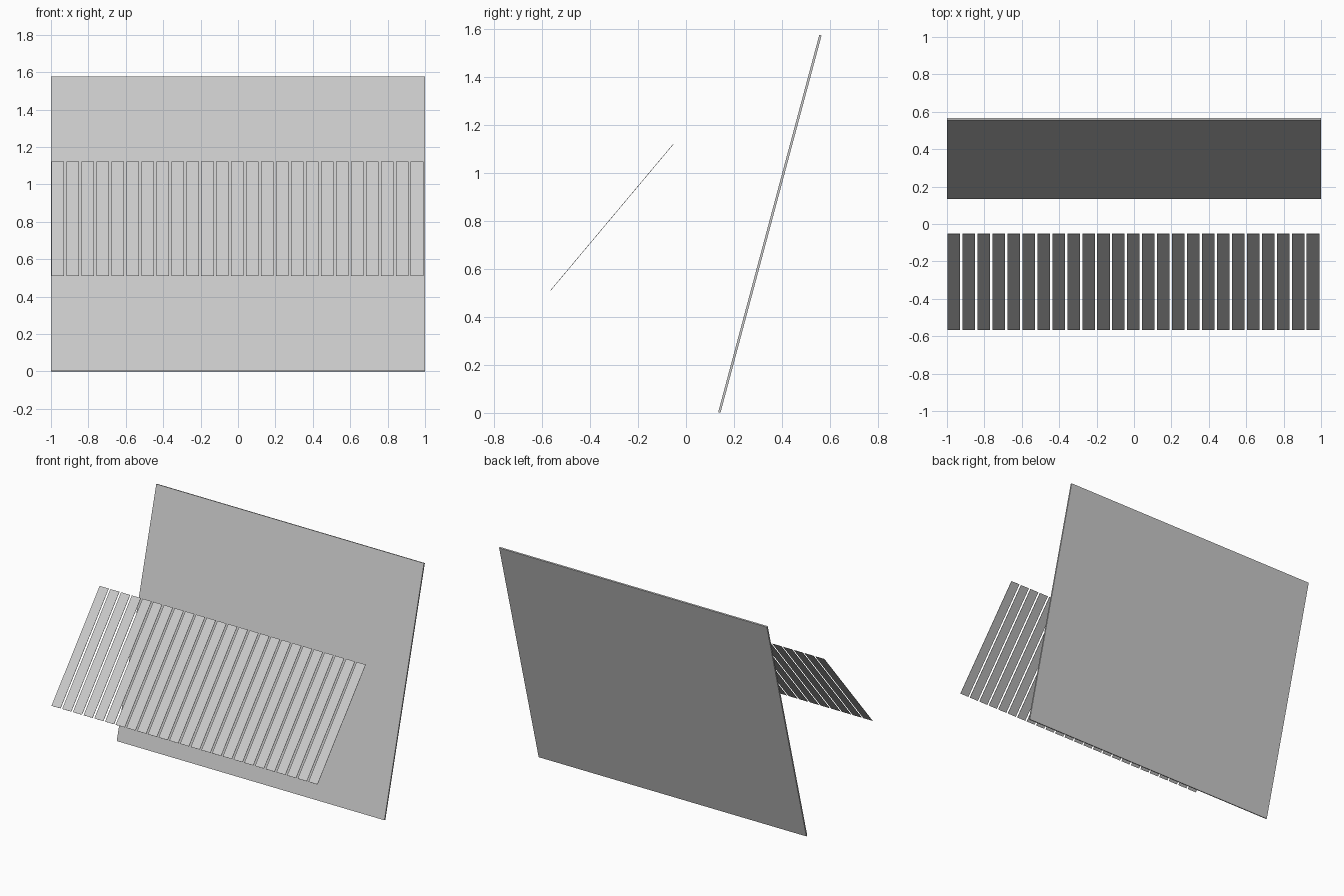
import bpy
from math import radians

if "Cube" in bpy.data.objects:
    bpy.data.objects.remove(bpy.data.objects["Cube"])


def tilted_board(name, size, location, lean):
    """Upright thin board leaning back by `lean` degrees."""
    bpy.ops.mesh.primitive_cube_add(size=1, location=location,
                                    rotation=(radians(-lean), 0, 0))
    board = bpy.context.object
    board.name = name
    board.scale = size
    bpy.ops.object.transform_apply(location=False, rotation=False, scale=True)
    return board


# Large leaning back panel
tilted_board("back_panel", (2.0, 0.01, 1.63), (0, 0.35, 0.789), 15)

# Row of thin slats in front of the panel
SLATS, PITCH = 25, 0.08
for i in range(SLATS):
    x = (i - (SLATS - 1) / 2) * PITCH - 0.003
    tilted_board(f"slat_{i + 1:02d}", (0.067, 0.002, 0.80), (x, -0.309, 0.816), 40)
